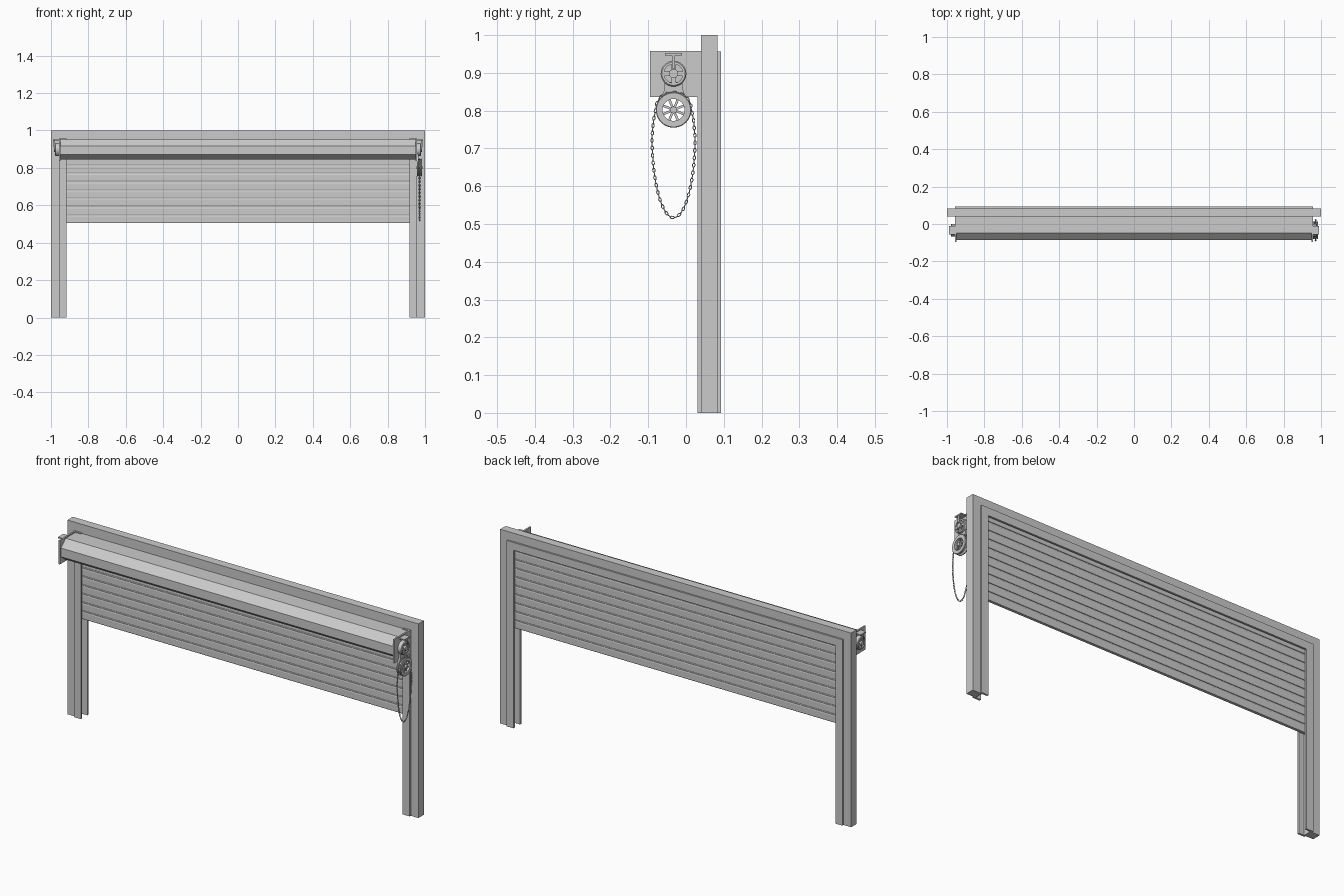
import bpy, bmesh
from math import sin, cos, pi, hypot
from mathutils import Matrix, Vector

if "Cube" in bpy.data.objects:
    bpy.data.objects.remove(bpy.data.objects["Cube"])


def finish(name, bm, mirror=False, smooth=False):
    bmesh.ops.recalc_face_normals(bm, faces=bm.faces[:])
    me = bpy.data.meshes.new(name)
    bm.to_mesh(me)
    bm.free()
    ob = bpy.data.objects.new(name, me)
    bpy.context.collection.objects.link(ob)
    if mirror:
        ob.modifiers.new("mirror", 'MIRROR')
    if smooth:
        bpy.context.view_layer.objects.active = ob
        ob.select_set(True)
        bpy.ops.object.shade_smooth_by_angle()
        ob.select_set(False)
    return ob


def prism(bm, pts, a, b, axis='x'):
    """Extrude a closed outline along x (pts y,z), y (pts x,z) or z (pts x,y)."""
    put = {'x': lambda p, t: (t, p[0], p[1]),
           'y': lambda p, t: (p[0], t, p[1]),
           'z': lambda p, t: (p[0], p[1], t)}[axis]
    lo = [bm.verts.new(put(p, a)) for p in pts]
    hi = [bm.verts.new(put(p, b)) for p in pts]
    n = len(pts)
    bm.faces.new(lo)
    bm.faces.new(hi)
    for i in range(n):
        j = (i + 1) % n
        bm.faces.new((lo[i], lo[j], hi[j], hi[i]))


def box(bm, x0, x1, y0, y1, z0, z1):
    prism(bm, [(y0, z0), (y1, z0), (y1, z1), (y0, z1)], x0, x1)


def lathe(bm, prof, cy, cz, n=32):
    """Revolve a closed (x, radius) outline about an x-directed axle."""
    rings = [[bm.verts.new((x, cy + r * cos(2 * pi * i / n), cz + r * sin(2 * pi * i / n)))
              for x, r in prof] for i in range(n)]
    m = len(prof)
    for i in range(n):
        for k in range(m):
            p, q = rings[i], rings[(i + 1) % n]
            bm.faces.new((p[k], p[(k + 1) % m], q[(k + 1) % m], q[k]))


def disc(bm, x0, x1, r, cy, cz, n=32):
    prism(bm, [(cy + r * cos(2 * pi * i / n), cz + r * sin(2 * pi * i / n)) for i in range(n)], x0, x1)


def spokes(bm, count, r0, r1, w, x0, x1, cy, cz, phase=0):
    for i in range(count):
        a = phase + 2 * pi * i / count
        c, s = cos(a), sin(a)
        prism(bm, [(cy + r * c - t * s, cz + r * s + t * c)
                   for r, t in ((r0, -w), (r1, -w), (r1, w), (r0, w))], x0, x1)


CY, CZ, WZ = -0.033, 0.898, 0.802   # axle y, drum z, chain wheel z

# Outer door frame
bm = bmesh.new()
prism(bm, [(-1, 0), (-1, 1), (1, 1), (1, 0), (.957, 0), (.957, .957), (-.957, .957), (-.957, 0)],
      .04, .084, 'y')
finish("outer_frame", bm)

# U-shaped guide rails the curtain slides in
bm = bmesh.new()
prism(bm, [(.917, .031), (.957, .031), (.957, .093), (.917, .093), (.917, .083),
           (.947, .083), (.947, .041), (.917, .041)], 0, .957, 'z')
finish("guide_rail", bm, mirror=True)

# Rear header between the guides
bm = bmesh.new()
box(bm, -.917, .917, .083, .093, .917, .957)
box(bm, -.947, .947, .041, .083, .949, .957)
finish("rear_header", bm)

# Slatted curtain
bm = bmesh.new()
pitch = .0446
for i in range(10):
    z = .505 + i * pitch
    t = min(z + .038, .948)
    prism(bm, [(.055, z), (.069, z), (.071, z + .004), (.071, t - .004), (.069, t),
               (.055, t), (.053, t - .004), (.053, z + .004)], -.944, .944)
    if i < 9:
        box(bm, -.944, .944, .058, .066, t, z + pitch)
finish("shutter_slats", bm)

# Bent sheet hood over the roll
outer = [(.04, .953), (-.047, .953), (-.085, .917), (-.085, .872), (-.052, .846), (.03, .846)]
inner = [(.03, .849), (-.051, .849), (-.082, .874), (-.082, .915), (-.046, .950), (.04, .950)]
bm = bmesh.new()
prism(bm, outer + inner, -.95, .95)
finish("roll_hood", bm)

# Roller tube inside the hood
bm = bmesh.new()
disc(bm, -.95, .95, .028, CY, CZ, 24)
finish("roller_tube", bm, smooth=True)

# End plates
bm = bmesh.new()
box(bm, .949, .957, -.095, .04, .836, .958)
finish("end_plate", bm, mirror=True)

# Bearing discs with T brackets, both ends
bm = bmesh.new()
lathe(bm, [(.957, .034), (.976, .034), (.979, .031), (.979, .025), (.966, .025), (.957, .025)], CY, CZ)
disc(bm, .957, .984, .012, CY, CZ, 20)
spokes(bm, 4, .010, .027, .006, .957, .977, CY, CZ)
finish("axle_bearing", bm, mirror=True, smooth=True)
bm = bmesh.new()
box(bm, .957, .988, CY - .022, CY + .022, .946, .952)
box(bm, .979, .986, CY - .004, CY + .004, .912, .946)
finish("t_bracket", bm, mirror=True)

# Arm joining the bearing to the chain wheel
bm = bmesh.new()
prism(bm, [(CY - .024, .876), (CY - .026, .850), (CY - .036, .832),
           (CY + .036, .832), (CY + .026, .850), (CY + .024, .876)], .957, .966)
finish("wheel_arm", bm)

# Grooved chain wheel with spokes
bm = bmesh.new()
lathe(bm, [(.957, .029), (.957, .045), (.959, .047), (.963, .047), (.968, .040), (.973, .040),
           (.978, .047), (.982, .047), (.984, .045), (.984, .029)], CY, WZ, 40)
disc(bm, .955, .986, .009, CY, WZ, 20)
spokes(bm, 8, .007, .031, .0032, .964, .977, CY, WZ, pi / 8)
finish("chain_wheel", bm, smooth=True)

# Hanging loop path: over the wheel, then a long U
path = [(.046 * cos(pi * i / 24), WZ + .006 + .040 * sin(pi * i / 24)) for i in range(25)]
path += [(-.053, .775)]
path += [(-.057 * cos(pi * i / 48), .73 - .213 * sin(pi * i / 48)) for i in range(49)]
path += [(.053, .775)]
path.append(path[0])
seg = [hypot(b[0] - a[0], b[1] - a[1]) for a, b in zip(path, path[1:])]
total, count = sum(seg), 76


def along(d):
    for a, b, s in zip(path, path[1:], seg):
        if d <= s:
            return Vector(a).lerp(Vector(b), d / s), (Vector(b) - Vector(a)).normalized()
        d -= s
    return Vector(path[0]), Vector((0, 1))


# Chain of alternating oval links
bm = bmesh.new()
for i in range(count):
    p, t = along((i + .5) * total / count)
    tan = Vector((0, t.x, t.y))
    side = Vector((1, 0, 0))
    nor = tan.cross(side)
    if i % 2:
        side, nor = nor, -side
    c = Vector((.9705, CY + p.x, p.y))
    rings = []
    for k in range(10):
        a = 2 * pi * k / 10
        mid = c + tan * (.0058 * cos(a)) + nor * (.0031 * sin(a))
        out = (tan * cos(a) + nor * sin(a)) * .0014
        rings.append([bm.verts.new(mid + out * cos(pi * j / 2.5) + side * (.0014 * sin(pi * j / 2.5)))
                      for j in range(5)])
    for k in range(10):
        r, s = rings[k], rings[(k + 1) % 10]
        for j in range(5):
            bm.faces.new((r[j], r[(j + 1) % 5], s[(j + 1) % 5], s[j]))
finish("pull_chain", bm, smooth=True)
